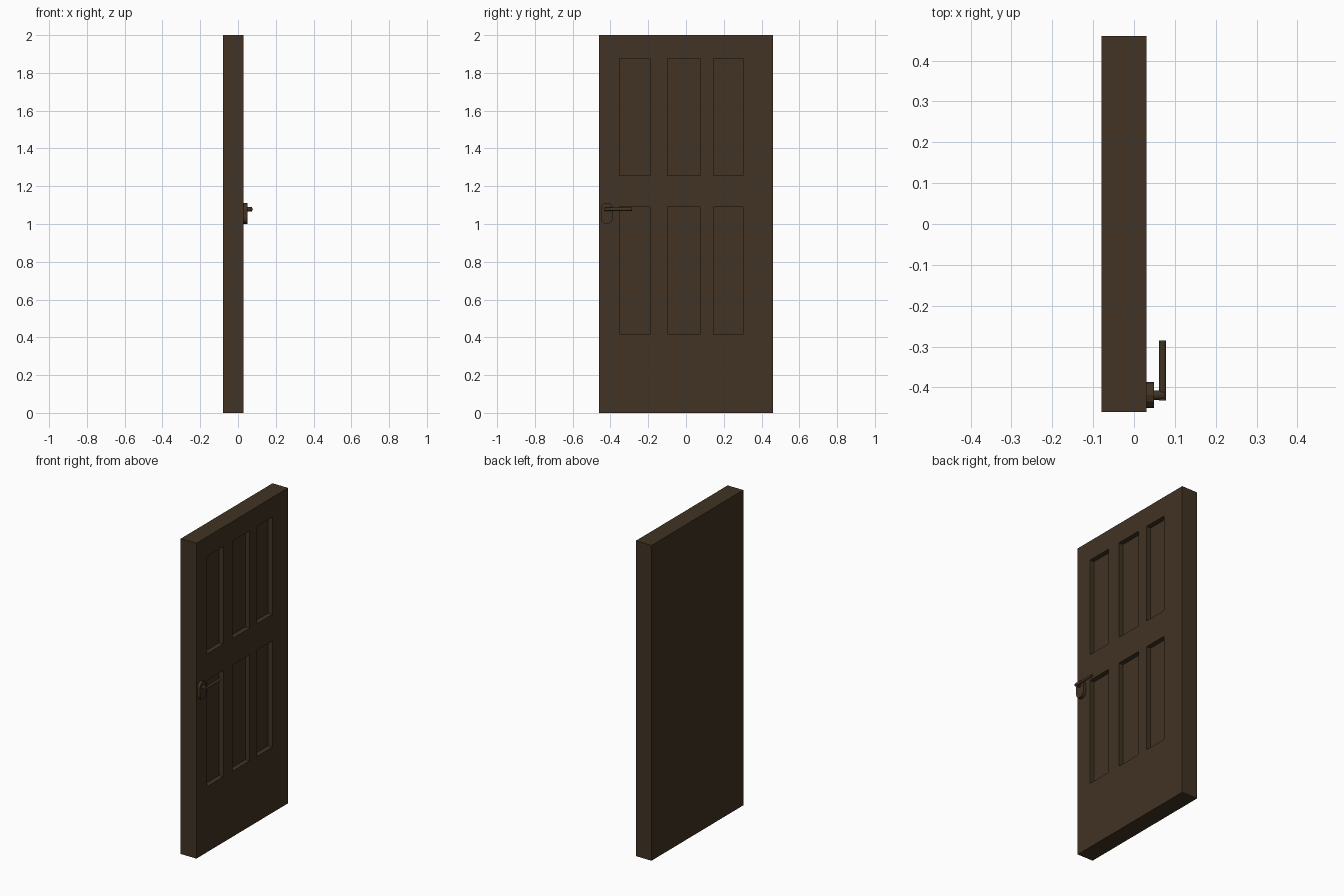
import bpy, bmesh, math
from mathutils import Matrix, Vector

if "Cube" in bpy.data.objects:
    bpy.data.objects.remove(bpy.data.objects["Cube"])

wood = bpy.data.materials.new("dark_brown")
wood.diffuse_color = (0.052, 0.033, 0.017, 1)
wood.use_nodes = True
wood.node_tree.nodes["Principled BSDF"].inputs["Base Color"].default_value = wood.diffuse_color


def finish(bm, name):
    bmesh.ops.recalc_face_normals(bm, faces=bm.faces[:])
    me = bpy.data.meshes.new(name)
    bm.to_mesh(me)
    bm.free()
    me.materials.append(wood)
    ob = bpy.data.objects.new(name, me)
    bpy.context.collection.objects.link(ob)
    return ob


def rod(name, a, b, radius, sides=12):
    # straight rod between two points
    a, b = Vector(a), Vector(b)
    rot = (b - a).to_track_quat('Z', 'Y').to_matrix().to_4x4()
    bm = bmesh.new()
    bmesh.ops.create_cone(bm, cap_ends=True, segments=sides, radius1=radius, radius2=radius,
                          depth=(b - a).length, matrix=Matrix.Translation((a + b) / 2) @ rot)
    return finish(bm, name)


# door slab with six recessed panels on the +x face
columns = [(-0.352, -0.19), (-0.097, 0.074), (0.146, 0.302)]
rows = [(0.416, 1.09), (1.258, 1.876)]
bm = bmesh.new()
bmesh.ops.create_cube(bm, size=1, matrix=Matrix.Translation((-0.025, 0, 1)) @ Matrix.Diagonal((0.11, 0.92, 2, 1)))
for axis, spans in (((0, 1, 0), columns), ((0, 0, 1), rows)):
    for value in (v for span in spans for v in span):
        bmesh.ops.bisect_plane(bm, geom=bm.verts[:] + bm.edges[:] + bm.faces[:],
                               plane_co=Vector(axis) * value, plane_no=axis)


def in_panel(f):
    c = f.calc_center_median()
    return (c.x > 0.029 and any(a < c.y < b for a, b in columns)
            and any(a < c.z < b for a, b in rows))


panels = [f for f in bm.faces if in_panel(f)]
sunk = bmesh.ops.extrude_discrete_faces(bm, faces=panels)["faces"]
bmesh.ops.translate(bm, vec=(-0.03, 0, 0), verts=list({v for f in sunk for v in f.verts}))
finish(bm, "door_slab")

# round-ended lock plate
r, yc = 0.032, -0.419
bm = bmesh.new()
outline = []
for zc, start in ((1.08, 0), (1.032, 180)):
    for i in range(7):
        t = math.radians(start + 30 * i)
        outline.append((yc + r * math.cos(t), zc + r * math.sin(t)))
n = len(outline)
back = [bm.verts.new((0.029, y, z)) for y, z in outline]
front = [bm.verts.new((0.049, y, z)) for y, z in outline]
bm.faces.new(back)
bm.faces.new(front)
for i in range(n):
    j = (i + 1) % n
    bm.faces.new((back[i], back[j], front[j], front[i]))
finish(bm, "lock_plate")

# lever handle: spindle and grip
rod("handle_spindle", (0.045, yc, 1.078), (0.074, yc, 1.078), 0.0115)
rod("handle_lever", (0.070, -0.432, 1.078), (0.070, -0.285, 1.078), 0.0085)
